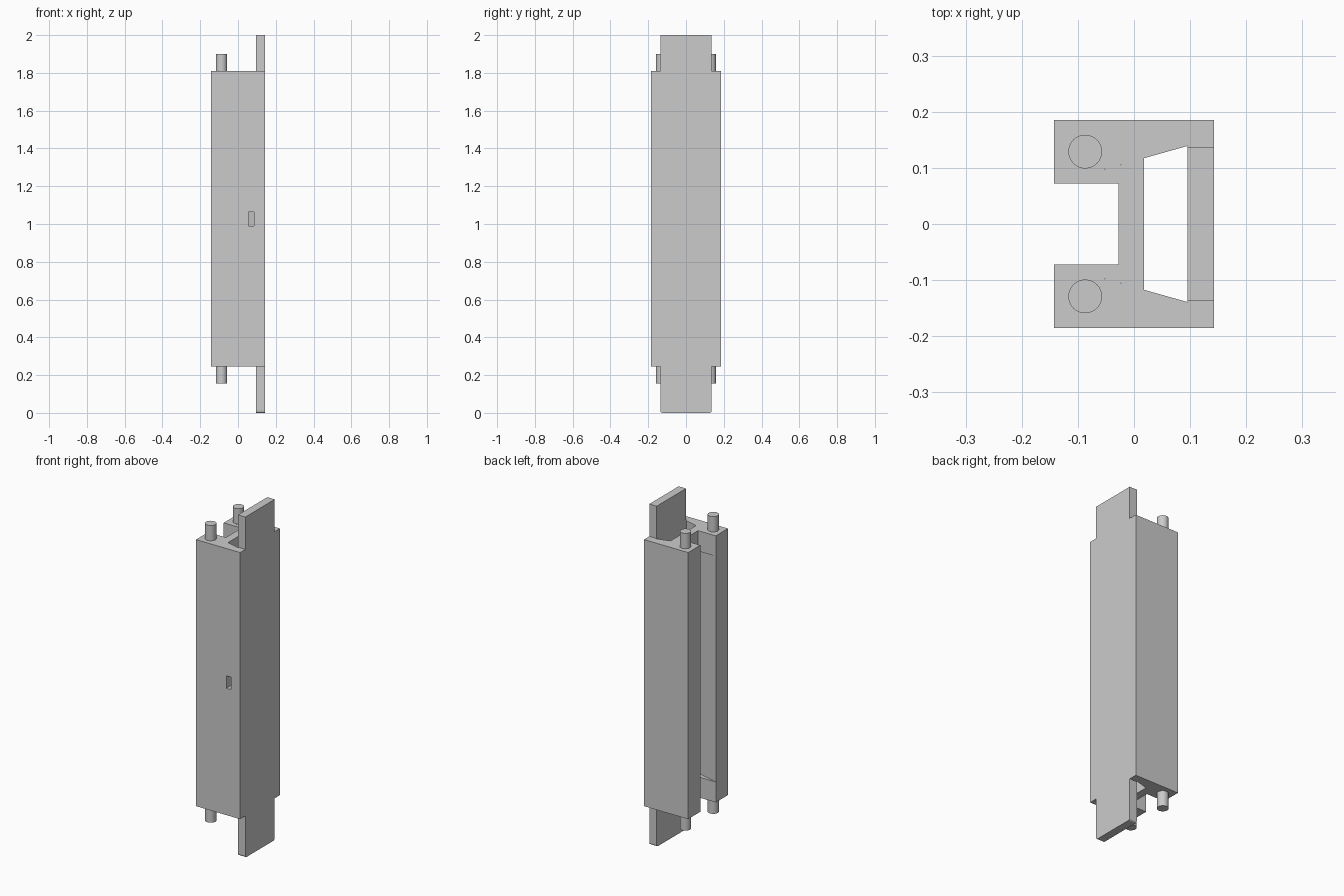
import bpy
import bmesh

if "Cube" in bpy.data.objects:
    bpy.data.objects.remove(bpy.data.objects["Cube"], do_unlink=True)

GREY = (0.6, 0.6, 0.6, 1.0)
grey = bpy.data.materials.new("light grey")
grey.use_nodes = True
grey.diffuse_color = GREY
grey.node_tree.nodes["Principled BSDF"].inputs["Base Color"].default_value = GREY


def finish(name, bm):
    bmesh.ops.recalc_face_normals(bm, faces=bm.faces[:])
    mesh = bpy.data.meshes.new(name)
    bm.to_mesh(mesh)
    bm.free()
    mesh.materials.append(grey)
    obj = bpy.data.objects.new(name, mesh)
    bpy.context.scene.collection.objects.link(obj)
    return obj


def prism(name, half, z0, z1):
    """Extrude a plan outline, given as its +y half and mirrored across y."""
    outline = half + [(x, -y) for x, y in reversed(half)]
    bm = bmesh.new()
    base = bm.faces.new([bm.verts.new((x, y, z0)) for x, y in outline])
    top = bmesh.ops.extrude_face_region(bm, geom=[base])["geom"]
    verts = [v for v in top if isinstance(v, bmesh.types.BMVert)]
    bmesh.ops.translate(bm, vec=(0, 0, z1 - z0), verts=verts)
    return finish(name, bm)


BOTTOM, TOP, END = 0.245, 1.81, 0.12
X0, X1 = -0.143, 0.143        # open side and closed side
WALL = 0.095                  # inner face of the closed wall
HALF_Y = 0.185

# Housing: C-shaped section with a flared inner channel
body = prism("housing",
             [(WALL, 0.139), (X0, 0.072), (X0, HALF_Y), (X1, HALF_Y)],
             BOTTOM, TOP)

# Small slot through the front wall
slot = prism("slot_cutter", [(0.055, 0.04), (0.085, 0.04)], 0.99, 1.063)
slot.location.y = -0.16
slot.hide_render = True
slot.hide_viewport = True
slot.display_type = "WIRE"
cut = body.modifiers.new("slot", "BOOLEAN")
cut.operation = "DIFFERENCE"
cut.solver = "EXACT"
cut.object = slot

# End bridges: straighten the channel and close it off from the hollow
bridge = [(-0.028, 0.072), (X0, 0.072), (0.018, 0.1173)]
prism("bottom_bridge", bridge, BOTTOM, BOTTOM + END)
prism("top_bridge", bridge, TOP - END, TOP)

# Flat tongues continuing the closed wall
tongue = [(WALL, 0.136), (X1, 0.136)]
prism("top_tongue", tongue, TOP, 2.0)
low = prism("bottom_tongue", tongue, 0.0, BOTTOM)

# Round the two lower corners of the bottom tongue
bm = bmesh.new()
bm.from_mesh(low.data)
corners = [e for e in bm.edges
           if all(v.co.z < 0.01 for v in e.verts)
           and abs(e.verts[0].co.y - e.verts[1].co.y) < 0.01]
bmesh.ops.bevel(bm, geom=corners, offset=0.012, segments=3,
                profile=0.5, affect="EDGES")
bm.to_mesh(low.data)
bm.free()

# Round pegs at both ends of the two arms
for side, y in (("front", -0.129), ("back", 0.129)):
    for end, z0, z1 in (("bottom", 0.155, BOTTOM), ("top", TOP, 1.9)):
        bm = bmesh.new()
        bmesh.ops.create_cone(bm, cap_ends=True, segments=40, radius1=0.03,
                              radius2=0.03, depth=z1 - z0)
        peg = finish(f"{side}_{end}_peg", bm)
        peg.location = (-0.087, y, (z0 + z1) / 2)
        bpy.ops.object.select_all(action="DESELECT")
        peg.select_set(True)
        bpy.context.view_layer.objects.active = peg
        bpy.ops.object.shade_smooth_by_angle()
